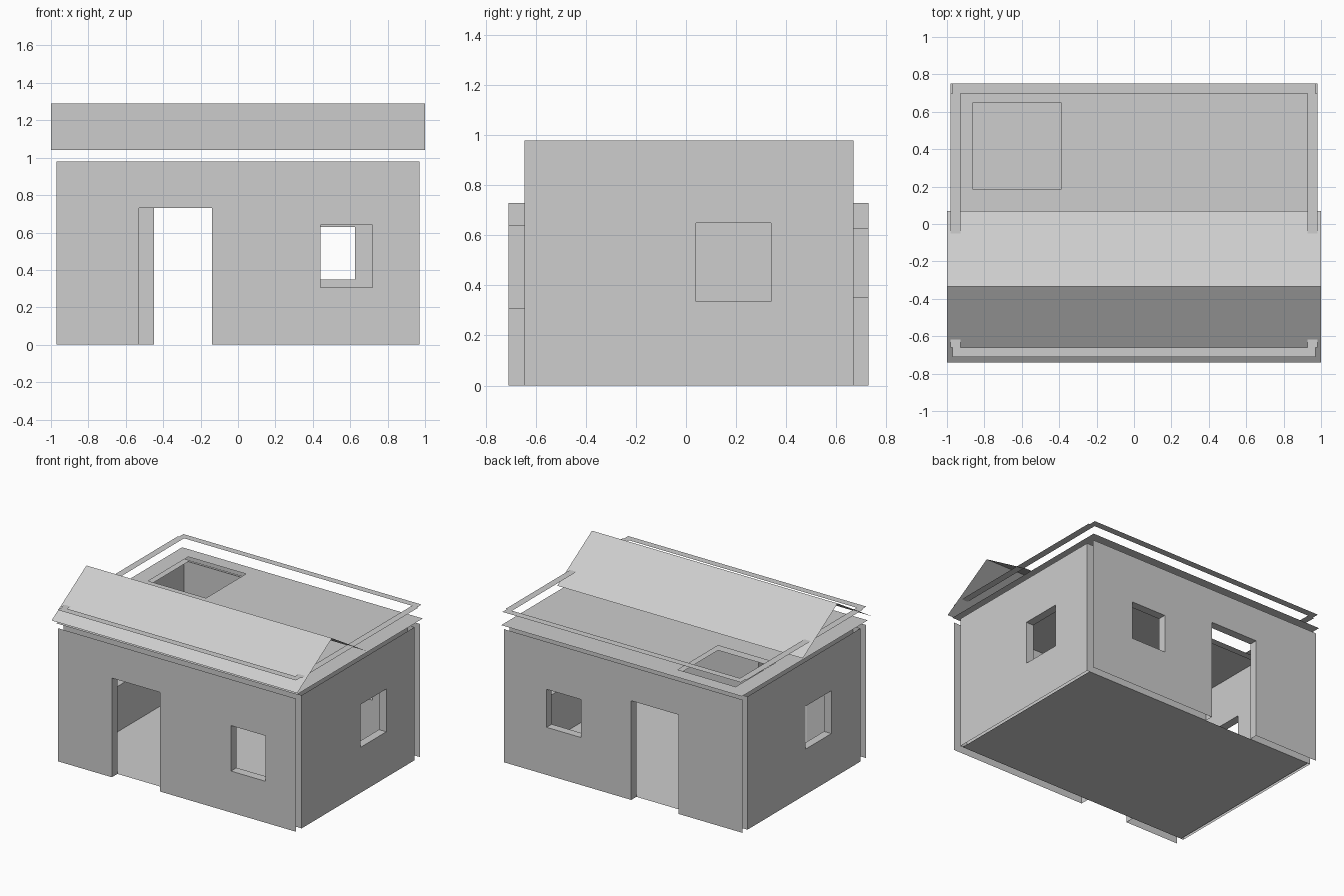
import bpy
import bmesh

cube = bpy.data.objects.get("Cube")
if cube:
    bpy.data.objects.remove(cube, do_unlink=True)

# One plain grey for the whole building
GREY = (0.61, 0.61, 0.61, 1)
plaster = bpy.data.materials.new("pale_grey")
plaster.use_nodes = True
plaster.diffuse_color = GREY
plaster.node_tree.nodes["Principled BSDF"].inputs["Base Color"].default_value = GREY


def finish(name, bm, up=False):
    bmesh.ops.remove_doubles(bm, verts=bm.verts, dist=0.0001)
    bmesh.ops.recalc_face_normals(bm, faces=bm.faces)
    if up:
        flipped = [f for f in bm.faces if f.normal.z < 0]
        bmesh.ops.reverse_faces(bm, faces=flipped)
    mesh = bpy.data.meshes.new(name)
    bm.to_mesh(mesh)
    bm.free()
    mesh.materials.append(plaster)
    obj = bpy.data.objects.new(name, mesh)
    bpy.context.collection.objects.link(obj)
    return obj


def quad(bm, points):
    bm.faces.new([bm.verts.new(p) for p in points])


def sheet(bm, place, area, holes=()):
    """Flat sheet over (u0, u1, v0, v1), leaving out the rectangular holes."""
    us = sorted({*area[:2], *(u for h in holes for u in h[:2])})
    vs = sorted({*area[2:], *(v for h in holes for v in h[2:])})
    for a, b in zip(us, us[1:]):
        for c, d in zip(vs, vs[1:]):
            u, v = (a + b) / 2, (c + d) / 2
            if any(h[0] < u < h[1] and h[2] < v < h[3] for h in holes):
                continue
            quad(bm, [place(a, c), place(b, c), place(b, d), place(a, d)])


def wall(name, axis, outer, inner, span, holes):
    """Two open-ended skins joined by the linings of the openings."""
    def at(depth):
        if axis == "y":
            return lambda u, v: (u, depth, v)
        return lambda u, v: (depth, u, v)

    bm = bmesh.new()
    out, inn = at(outer), at(inner)
    for place in (out, inn):
        sheet(bm, place, (*span, 0, WALL_TOP), holes)
    for u0, u1, v0, v1 in holes:
        corners = [(u0, v0), (u0, v1), (u1, v1), (u1, v0)]
        for i, p in enumerate(corners):
            q = corners[(i + 1) % 4]
            if p[1] == q[1] == 0:
                continue  # doorways have no sill
            quad(bm, [out(*p), out(*q), inn(*q), inn(*p)])
    finish(name, bm)


def flat(name, z, areas, holes=()):
    bm = bmesh.new()
    for area in areas:
        sheet(bm, lambda u, v: (u, v, z), area, holes)
    finish(name, bm, up=True)


WALL_TOP = 0.98
HALF = 0.97
FRONT, FRONT_IN, BACK_IN, BACK = -0.71, -0.645, 0.67, 0.73
SIDE_IN = 0.91

# Walls with doorways and windows
wall("front_wall", "y", FRONT, FRONT_IN, (-HALF, HALF),
     [(-0.53, -0.14, 0, 0.73), (0.44, 0.72, 0.305, 0.64)])
wall("back_wall", "y", BACK, BACK_IN, (-HALF, HALF),
     [(-0.45, -0.065, 0, 0.73), (0.345, 0.625, 0.35, 0.63)])
wall("left_wall", "x", HALF, SIDE_IN, (FRONT_IN, BACK_IN),
     [(0.04, 0.34, 0.335, 0.65)])
wall("right_wall", "x", -HALF, -SIDE_IN, (FRONT_IN, BACK_IN),
     [(-0.305, -0.005, 0.335, 0.65)])

# Floor and the two ceiling sheets with their hatch
hatch = [(-0.86, -0.39, 0.185, 0.65)]
flat("floor", 0, [(-0.95, 0.95, FRONT_IN, BACK_IN)])
flat("ceiling", WALL_TOP, [(-SIDE_IN, SIDE_IN, FRONT_IN, BACK_IN)], hatch)
flat("roof_deck", 1.015, [(-0.98, 0.98, -0.715, 0.75)], hatch)

# Thin parapet strips above the deck
flat("parapet_cap", 1.115, [
    (-HALF, HALF, 0.698, 0.75),
    (-HALF, HALF, -0.712, -0.66),
    (-0.98, -0.928, -0.66, 0.698),
    (0.928, 0.98, -0.66, 0.698),
])

# Open gable roof over the front half
bm = bmesh.new()
profile = [(-0.74, 1.04), (-0.335, 1.29), (0.07, 1.04)]
for (y0, z0), (y1, z1) in zip(profile, profile[1:]):
    quad(bm, [(-1, y0, z0), (1, y0, z0), (1, y1, z1), (-1, y1, z1)])
finish("gable_roof", bm, up=True)
